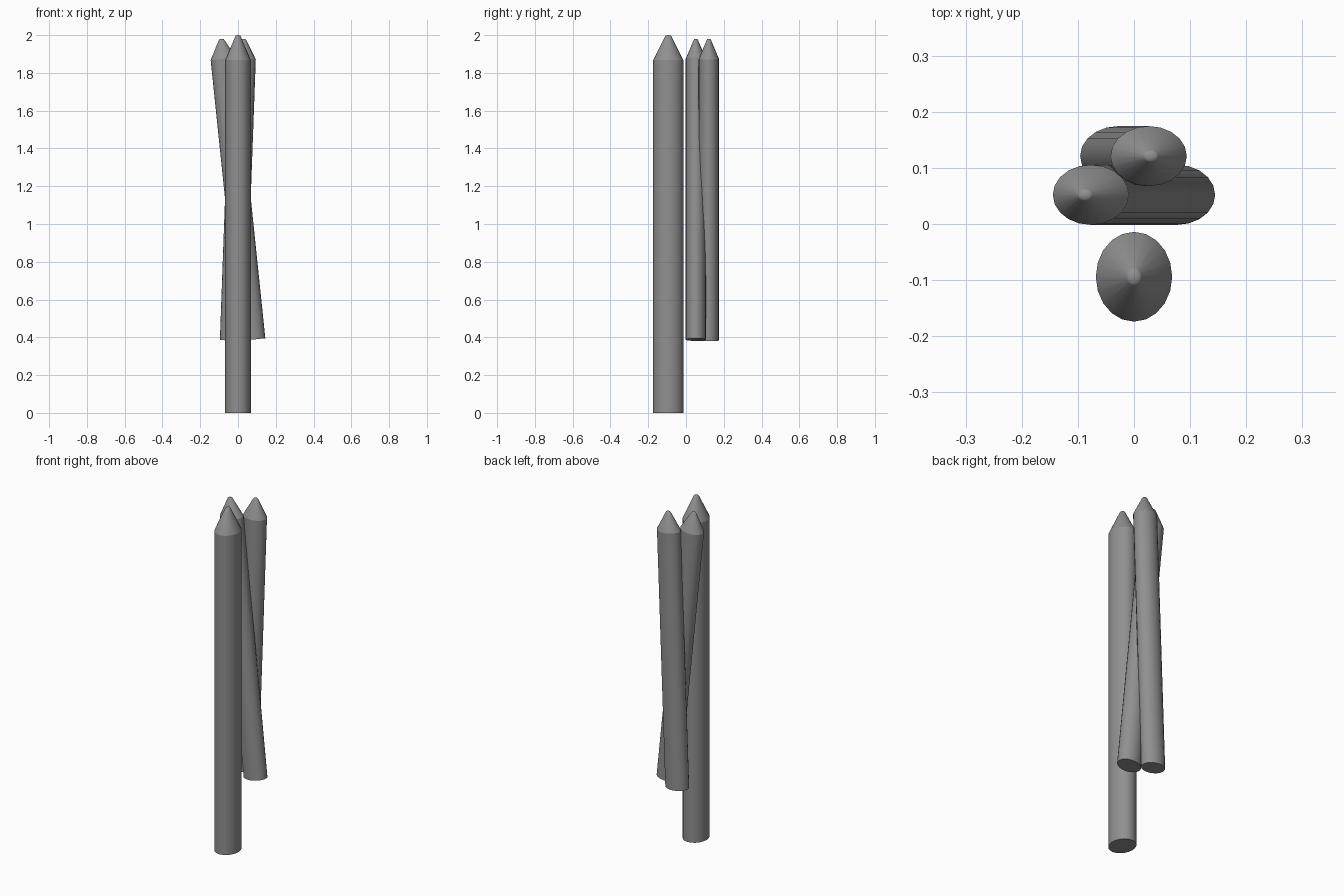
import bpy, bmesh, math
from mathutils import Vector

if "Cube" in bpy.data.objects:
    bpy.data.objects.remove(bpy.data.objects["Cube"])

SIDES = 20

# Dark grey finish shared by all posts
dark = bpy.data.materials.new("dark_grey")
dark.diffuse_color = (0.28, 0.28, 0.28, 1)
dark.use_nodes = True
dark.node_tree.nodes["Principled BSDF"].inputs["Base Color"].default_value = dark.diffuse_color


def stake(name, base, tip, rx, ry, cone):
    """Oval post with a blunt pointed top, running from base to tip."""
    base, tip = Vector(base), Vector(tip)
    length = (tip - base).length
    shoulder = length - cone
    # (radius factor, height) rings from the bottom to the blunted point
    rings = [(1, 0), (1, shoulder), (0.2, shoulder + cone * 0.96),
             (0.15, shoulder + cone * 0.99)]
    bm = bmesh.new()
    loops = []
    for f, z in rings:
        loops.append([bm.verts.new((rx * f * math.cos(2 * math.pi * i / SIDES),
                                    ry * f * math.sin(2 * math.pi * i / SIDES), z))
                      for i in range(SIDES)])
    apex = bm.verts.new((0, 0, length))
    bottom = bm.faces.new(loops[0][::-1])
    for lo, hi in zip(loops, loops[1:]):
        for i in range(SIDES):
            j = (i + 1) % SIDES
            bm.faces.new((lo[i], lo[j], hi[j], hi[i]))
    for i in range(SIDES):
        bm.faces.new((loops[-1][i], loops[-1][(i + 1) % SIDES], apex))
    # smooth sides with crisp base and shoulder edges
    for face in bm.faces:
        face.smooth = face is not bottom
    for ring in loops[:2]:
        for i in range(SIDES):
            bm.edges.get((ring[i], ring[(i + 1) % SIDES])).smooth = False
    mesh = bpy.data.meshes.new(name)
    bm.to_mesh(mesh)
    bm.free()
    mesh.materials.append(dark)
    obj = bpy.data.objects.new(name, mesh)
    bpy.context.collection.objects.link(obj)
    # lean sideways in the x-z plane
    d = tip - base
    obj.location = base
    obj.rotation_euler = (0, math.atan2(d.x, d.z), 0)
    return obj


# Tall upright post at the front
stake("front_post", (0, -0.094, 0), (0, -0.094, 2.0), 0.068, 0.08, 0.132)
# Two shorter crossed posts behind it
stake("middle_leaning_post", (0.077, 0.052, 0.388), (-0.088, 0.052, 1.98), 0.068, 0.0535, 0.106)
stake("back_leaning_post", (-0.028, 0.121, 0.383), (0.03, 0.121, 1.98), 0.068, 0.0535, 0.106)
